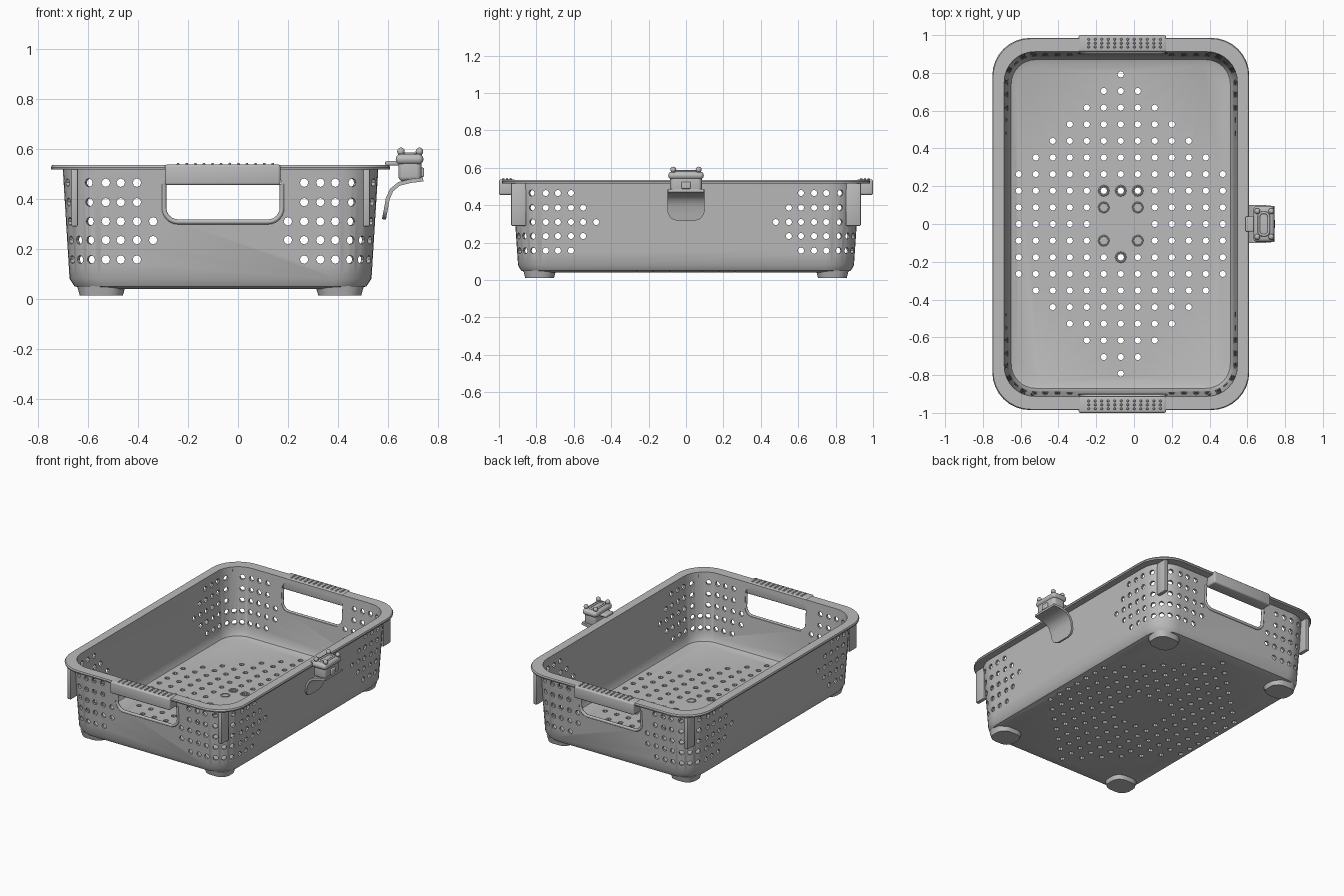
import bpy, bmesh, math
from mathutils import Matrix, Vector

CX = -0.07  # basket centre line in x

cube = bpy.data.objects.get("Cube")
if cube:
    bpy.data.objects.remove(cube, do_unlink=True)

grey = bpy.data.materials.new("grey_plastic")
grey.use_nodes = True
grey.diffuse_color = (0.5, 0.5, 0.5, 1)
grey.node_tree.nodes["Principled BSDF"].inputs["Base Color"].default_value = (0.5, 0.5, 0.5, 1)


def activate(ob):
    bpy.ops.object.select_all(action="DESELECT")
    ob.select_set(True)
    bpy.context.view_layer.objects.active = ob


def finish(ob, angle=35):
    ob.data.materials.clear()
    ob.data.materials.append(grey)
    activate(ob)
    bpy.ops.object.shade_smooth_by_angle(angle=math.radians(angle))


def make(name, bm):
    bmesh.ops.recalc_face_normals(bm, faces=bm.faces)
    me = bpy.data.meshes.new(name)
    bm.to_mesh(me)
    bm.free()
    ob = bpy.data.objects.new(name, me)
    bpy.context.collection.objects.link(ob)
    return ob


def box(bm, lo, hi, radius=0, axis=None, segments=4):
    """Box between two corners, bevelled everywhere or only along one axis."""
    lo, hi = Vector(lo), Vector(hi)
    mat = Matrix.Translation((lo + hi) / 2) @ Matrix.Diagonal((*(hi - lo), 1))
    verts = bmesh.ops.create_cube(bm, size=1, matrix=mat)["verts"]
    edges = {e for v in verts for e in v.link_edges}
    if axis is not None:
        edges = {e for e in edges if abs((e.verts[0].co - e.verts[1].co).normalized()[axis]) > 0.9}
    if radius:
        bmesh.ops.bevel(bm, geom=list(edges), offset=radius, segments=segments,
                        profile=0.5, affect="EDGES")


def peg(bm, pos, direction, radius, depth, sides=8):
    """Cylinder centred on a point and pointing along a direction."""
    rot = Vector(direction).to_track_quat("Z", "Y").to_matrix().to_4x4()
    bmesh.ops.create_cone(bm, cap_ends=True, segments=sides, radius1=radius, radius2=radius,
                          depth=depth, matrix=Matrix.Translation(pos) @ rot)


def ball(bm, pos, radius, seg=10):
    bmesh.ops.create_uvsphere(bm, u_segments=seg, v_segments=seg // 2 + 1, radius=radius,
                              matrix=Matrix.Translation(pos))


def tube(name, points, radius, cyclic=False):
    cu = bpy.data.curves.new(name, "CURVE")
    cu.dimensions = "3D"
    cu.bevel_depth = radius
    cu.bevel_resolution = 2
    sp = cu.splines.new("POLY")
    sp.points.add(len(points) - 1)
    for p, co in zip(sp.points, points):
        p.co = (*co, 1)
    sp.use_cyclic_u = cyclic
    ob = bpy.data.objects.new(name, cu)
    bpy.context.collection.objects.link(ob)
    activate(ob)
    bpy.ops.object.convert(target="MESH")
    finish(bpy.context.object, 60)


def rounded_rect(hx, hy, r, n=8):
    pts = []
    for k, (sx, sy) in enumerate([(1, 1), (-1, 1), (-1, -1), (1, -1)]):
        for i in range(n + 1):
            a = math.pi / 2 * (k + i / n)
            pts.append((sx * (hx - r) + r * math.cos(a), sy * (hy - r) + r * math.sin(a)))
    return pts


# Basket shell: rounded rectangles from underside, over the rim, to the inner floor
shell = [(.55, .85, .12, .04), (.585, .882, .14, .05), (.605, .898, .15, .08),
         (.632, .928, .17, .517), (.678, .983, .2, .517), (.68, .985, .2, .526),
         (.676, .981, .2, .535), (.617, .912, .16, .535), (.595, .885, .14, .1),
         (.58, .87, .13, .07), (.55, .84, .12, .06)]
bm = bmesh.new()
rings = [[bm.verts.new((CX + x, y, z)) for x, y in rounded_rect(hx, hy, r)]
         for hx, hy, r, z in shell]
for a, b in zip(rings, rings[1:]):
    for i in range(len(a)):
        j = (i + 1) % len(a)
        bm.faces.new((a[i], a[j], b[j], b[i]))
bm.faces.new(rings[0])
bm.faces.new(rings[-1])
basket = make("basket", bm)

# Cutter: floor drain holes in a clipped diamond, with a plain centre
bm = bmesh.new()
for i in range(-6, 7):
    for j in range(-9, 10):
        if abs(i) + abs(j) <= 9 and not (abs(i) <= 1 and abs(j) <= 1):
            peg(bm, (CX + .09 * i, .088 * j, .05), (0, 0, 1), .017, .08)

# Cutter: wall and corner vent holes
rows = [.157, .235, .31, .387, .465]
for sx in (-1, 1):
    for sy in (-1, 1):
        for k, z in enumerate(rows):
            for u in (.27, .335, .4, .46):
                if u > .3 or k in (1, 2):
                    peg(bm, (CX + sx * u, sy * .905, z), (0, 1, 0), .017, .12)
            for v in (.48, .55, .615, .685, .75):
                if v > .6 or k == 2 or (v > .5 and 0 < k < 4):
                    peg(bm, (CX + sx * .61, sy * v, z), (1, 0, 0), .017, .12)
            for deg in (24, 45, 66):
                if deg != 45 or k < 2:
                    d = Vector((sx * math.cos(math.radians(deg)), sy * math.sin(math.radians(deg)), 0))
                    centre = Vector((CX + sx * .46, sy * .757, z))
                    peg(bm, centre + d * .15, d, .017, .12)

# Cutter: handle openings in both ends
for s in (-1, 1):
    ys = sorted((s * .84, s * .97))
    box(bm, (-.295, ys[0], .31), (.175, ys[1], .512), .055, 1, 6)
cutter = make("hole_cutter", bm)
cutter.hide_render = True
mod = basket.modifiers.new("holes", "BOOLEAN")
mod.operation = "DIFFERENCE"
mod.solver = "EXACT"
mod.object = cutter
activate(basket)
bpy.ops.object.modifier_apply(modifier="holes")
bpy.data.objects.remove(cutter, do_unlink=True)
finish(basket)

# Blind rings around the middle of the floor
for n, (i, j) in enumerate([(-1, 2), (0, 2), (1, 2), (-1, 1), (1, 1), (-1, -1), (1, -1), (0, -2)]):
    circle = [(CX + .09 * i + .026 * math.cos(t * math.pi / 8),
               .088 * j + .026 * math.sin(t * math.pi / 8), .06) for t in range(16)]
    tube(f"floor_ring_{n + 1}", circle, .004, True)

for s, end in ((-1, "front"), (1, "back")):
    # Handle grip with raised dots
    bm = bmesh.new()
    ys = sorted((s * .912, s * 1.0))
    box(bm, (-.293, ys[0], .455), (.17, ys[1], .538), .01, None, 3)
    for c in range(12):
        for r in range(3):
            ball(bm, (-.24 + c * .0345, s * (.937 + r * .02), .538), .007, 6)
    finish(make(end + "_handle_grip", bm))

    # Lip around the handle opening
    path = [(-.297, s * .92, .46)]
    for cx, start in ((-.24, 180), (.12, 270)):
        for t in range(7):
            a = math.radians(start + 15 * t)
            path.append((cx + .057 * math.cos(a), s * .913, .365 + .057 * math.sin(a)))
    path.append((.177, s * .92, .46))
    tube(end + "_handle_lip", path, .01)

    for m, side in ((-1, "right"), (1, "left")):
        # Corner stacking fin
        bm = bmesh.new()
        xs = CX + m * .585
        ys = sorted((s * .855, s * .935))
        box(bm, (xs - .013, ys[0], .29), (xs + .013, ys[1], .522), .005, None, 2)
        finish(make(f"{end}_{side}_corner_fin", bm))

        # Corner foot, narrower at the ground
        bm = bmesh.new()
        xs = sorted((CX + m * .38, CX + m * .575))
        ys = sorted((s * .695, s * .87))
        box(bm, (xs[0], ys[0], .012), (xs[1], ys[1], .052), .07, 2, 5)
        for v in bm.verts:
            if v.co.z < .03:
                v.co.x += (CX + m * .48 - v.co.x) * .12
                v.co.y += (s * .785 - v.co.y) * .12
        finish(make(f"{end}_{side}_foot", bm))

# Curved clip tongue on the left side: x, z, half width
tongue = [(.585, .318, .05), (.587, .33, .08), (.592, .355, .097), (.6, .4, .1),
          (.615, .435, .1), (.645, .46, .1), (.69, .472, .1), (.742, .478, .095)]
bm = bmesh.new()
strips = [[bm.verts.new((x, t * w, z)) for t in (-1, -.5, 0, .5, 1)] for x, z, w in tongue]
for a, b in zip(strips, strips[1:]):
    for i in range(4):
        bm.faces.new((a[i], a[i + 1], b[i + 1], b[i]))
clip = make("clip_tongue", bm)
mod = clip.modifiers.new("thickness", "SOLIDIFY")
mod.thickness = .016
mod.offset = 0
activate(clip)
bpy.ops.object.modifier_apply(modifier="thickness")
finish(clip)

# Small animal head on the clip: neck, cap, snout, rim hook and four knobs
bm = bmesh.new()
box(bm, (.643, -.085, .47), (.735, .085, .56), .02)
box(bm, (.632, -.095, .538), (.743, .095, .58), .02)
box(bm, (.73, -.025, .487), (.746, .025, .525), .006)
box(bm, (.59, -.04, .534), (.65, .04, .552), .006)
for x in (.653, .727):
    for y in (-.068, .068):
        peg(bm, (x, y, .58), (0, 0, 1), .011, .02)
        ball(bm, (x, y, .59), .016)
finish(make("clip_head", bm))
loop = [(.687 + x, y, .58) for x, y in rounded_rect(.026, .06, .022, 4)]
tube("clip_head_loop", loop, .007, True)
